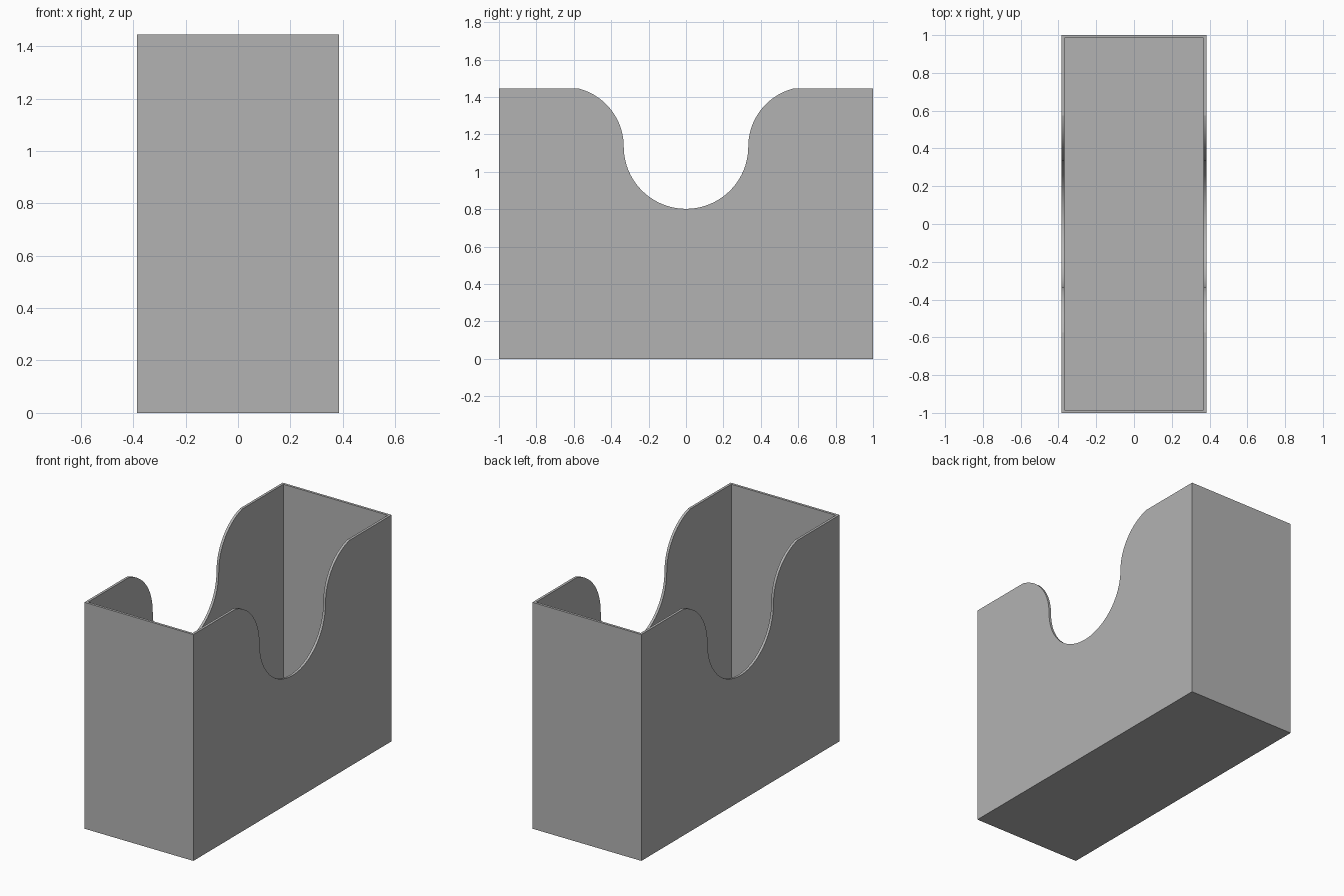
import bpy
import bmesh
from math import sin, cos, asin, pi, radians

cube = bpy.data.objects.get("Cube")
if cube:
    bpy.data.objects.remove(cube, do_unlink=True)

HALF_W, HALF_L, HEIGHT, WALL = 0.385, 1.0, 1.445, 0.016
SCOOP_R, SHOULDER_R, SCOOP_Z = 0.333, 0.32, 1.135
STEPS = 20

grey = bpy.data.materials.new("plain grey")
grey.use_nodes = True
colour = (0.45, 0.45, 0.45, 1)
grey.diffuse_color = colour
grey.node_tree.nodes["Principled BSDF"].inputs["Base Color"].default_value = colour


def finger_notch():
    """Right half of the notch, from its lowest point to the top edge."""
    pts = []
    for i in range(STEPS + 1):
        a = pi / 2 * i / STEPS
        pts.append((SCOOP_R * sin(a), SCOOP_Z - SCOOP_R * cos(a)))
    end = asin((HEIGHT - SCOOP_Z) / SHOULDER_R)
    for i in range(1, STEPS + 1):
        a = end * i / STEPS
        pts.append((SCOOP_R + SHOULDER_R * (1 - cos(a)), SCOOP_Z + SHOULDER_R * sin(a)))
    return pts


half = finger_notch()
notch = [(-y, z) for y, z in reversed(half[1:])] + half


def side_loop(bm, x, inset):
    """Side outline: top edge from front to back, then the two bottom corners."""
    y = HALF_L - inset
    outline = [(-y, HEIGHT)] + notch + [(y, HEIGHT), (y, inset), (-y, inset)]
    return [bm.verts.new((x, py, pz)) for py, pz in outline]


bm = bmesh.new()
outer = [side_loop(bm, s * HALF_W, 0) for s in (-1, 1)]
inner = [side_loop(bm, s * (HALF_W - WALL), WALL) for s in (-1, 1)]

# Side walls and their curved rims
for o, i in zip(outer, inner):
    bm.faces.new(o)
    bm.faces.new(i)
    for k in range(len(o) - 3):
        bm.faces.new((o[k], o[k + 1], i[k + 1], i[k]))

# End walls and floor, outside and inside
for left, right in (outer, inner):
    for a, b in ((-3, -2), (-2, -1), (-1, 0)):
        bm.faces.new((left[a], left[b], right[b], right[a]))

# Rims of the end walls
for k in (0, -3):
    bm.faces.new((outer[0][k], outer[1][k], inner[1][k], inner[0][k]))

bmesh.ops.recalc_face_normals(bm, faces=bm.faces)
mesh = bpy.data.meshes.new("open_box")
bm.to_mesh(mesh)
bm.free()
mesh.materials.append(grey)

box = bpy.data.objects.new("open_box", mesh)
bpy.context.collection.objects.link(box)
bpy.ops.object.select_all(action="DESELECT")
box.select_set(True)
bpy.context.view_layer.objects.active = box
bpy.ops.object.shade_smooth_by_angle(angle=radians(10))
